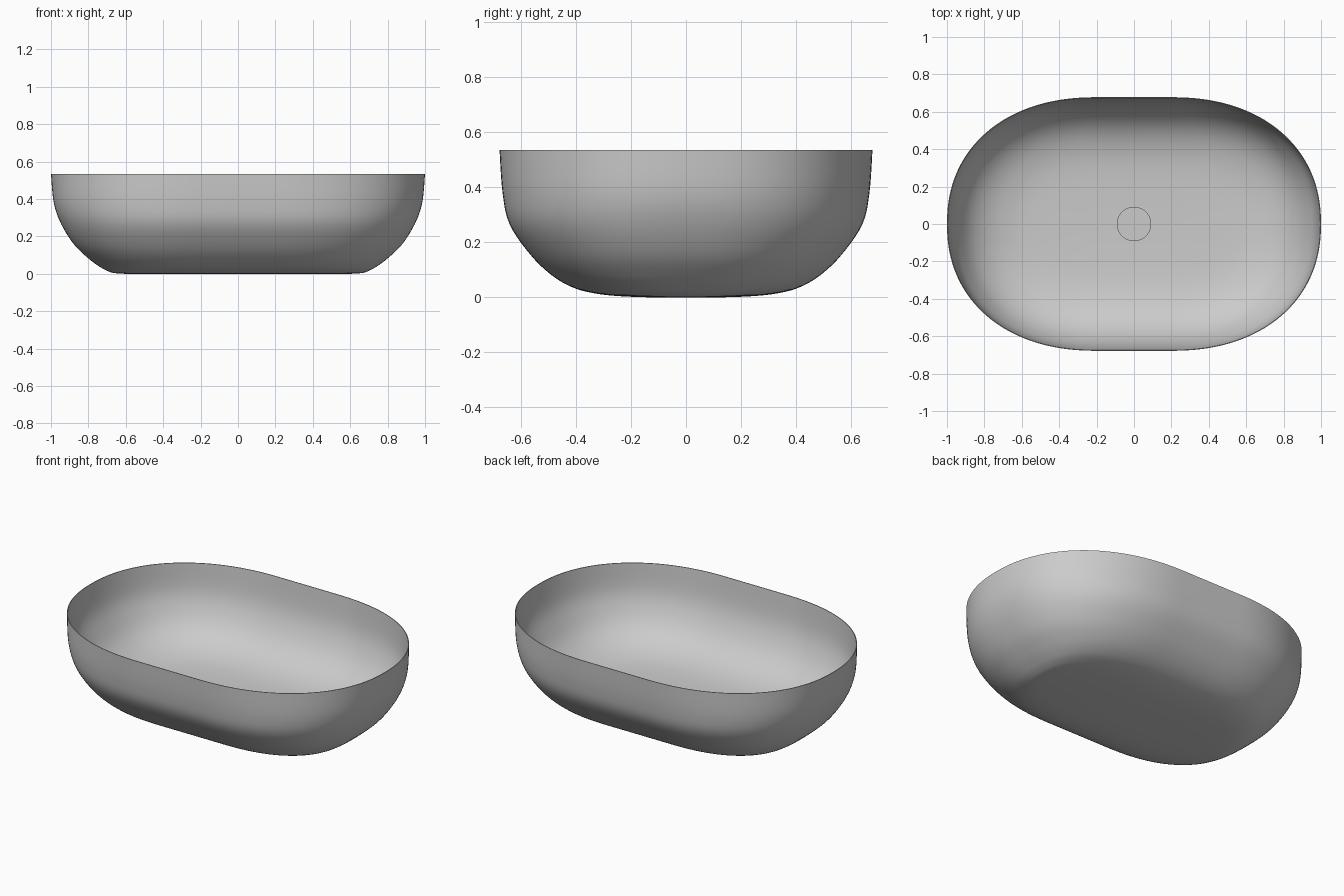
import bpy, bmesh, math

cube = bpy.data.objects.get("Cube")
if cube:
    bpy.data.objects.remove(cube, do_unlink=True)

ceramic = bpy.data.materials.new("grey ceramic")
ceramic.use_nodes = True
colour = (0.6, 0.6, 0.6, 1)
ceramic.diffuse_color = colour
ceramic.node_tree.nodes["Principled BSDF"].inputs["Base Color"].default_value = colour

ARC = 40         # segments per rounded quarter
STRAIGHT = 0.2   # half length of the straight sides
HEIGHT = 0.535
FLOOR = 0.064    # height of the inside floor at the drain


def oval(a, b, z):
    """Outline with straight long sides and softly squared ends, squarer lower down."""
    s = STRAIGHT * min(1, a / 0.65)
    power = 2 / (2.5 - 0.3 * z / HEIGHT)
    pts = []
    for side in (1, -1):
        for i in range(2 * ARC + 1):
            t = math.pi * (i / (2 * ARC) - 0.5)
            c, d = abs(math.cos(t)) ** power, abs(math.sin(t)) ** power
            pts.append((side * (s + (a - s) * c), side * b * math.copysign(d, t)))
    return pts


def finish(name, bm):
    bmesh.ops.recalc_face_normals(bm, faces=bm.faces)
    mesh = bpy.data.meshes.new(name)
    bm.to_mesh(mesh)
    bm.free()
    obj = bpy.data.objects.new(name, mesh)
    bpy.context.collection.objects.link(obj)
    mesh.materials.append(ceramic)
    bpy.ops.object.select_all(action="DESELECT")
    obj.select_set(True)
    bpy.context.view_layer.objects.active = obj
    bpy.ops.object.shade_smooth_by_angle(angle=math.radians(40))
    return obj


def smooth_path(pts, steps=5):
    """Catmull-Rom curve through the profile points."""
    out = []
    ext = [pts[0]] + pts + [pts[-1]]
    for p, q, r, s in zip(ext, ext[1:], ext[2:], ext[3:]):
        for k in range(steps):
            t = k / steps
            out.append([0.5 * (2 * v + (w - u) * t + (2 * u - 5 * v + 4 * w - x) * t * t
                               + (3 * v - u - 3 * w + x) * t ** 3)
                        for u, v, w, x in zip(p, q, r, s)])
    return out + [pts[-1]]


# Profiles from the floor to the rim: half length, half width, height
outer = smooth_path([
    (0.6, 0.14, 0.0), (0.66, 0.24, 0.004), (0.695, 0.33, 0.014),
    (0.735, 0.41, 0.035), (0.797, 0.488, 0.08), (0.875, 0.566, 0.155),
    (0.945, 0.641, 0.265), (0.985, 0.667, 0.38), (1.0, 0.678, HEIGHT)])
inner = smooth_path([
    (0.26, 0.1, FLOOR), (0.55, 0.28, 0.071), (0.68, 0.4, 0.091),
    (0.785, 0.495, 0.13), (0.868, 0.568, 0.192), (0.928, 0.622, 0.277),
    (0.973, 0.656, 0.38), (0.996, 0.674, HEIGHT)])

# Basin shell: one loft from the underside over the lip to the inside floor
bm = bmesh.new()
rings = []
for ring in outer + inner[::-1]:
    rings.append([bm.verts.new((x, y, ring[2])) for x, y in oval(*ring)])
for low, high in zip(rings, rings[1:]):
    for i in range(len(low)):
        j = (i + 1) % len(low)
        bm.faces.new((low[i], low[j], high[j], high[i]))
bm.faces.new(rings[0])
bm.faces.new(rings[-1])
finish("basin_shell", bm)

# Drain cover standing slightly proud of the floor
bm = bmesh.new()
bmesh.ops.create_cone(bm, cap_ends=True, segments=64, radius1=0.092, radius2=0.092, depth=0.03)
finish("drain_cover", bm).location.z = FLOOR
